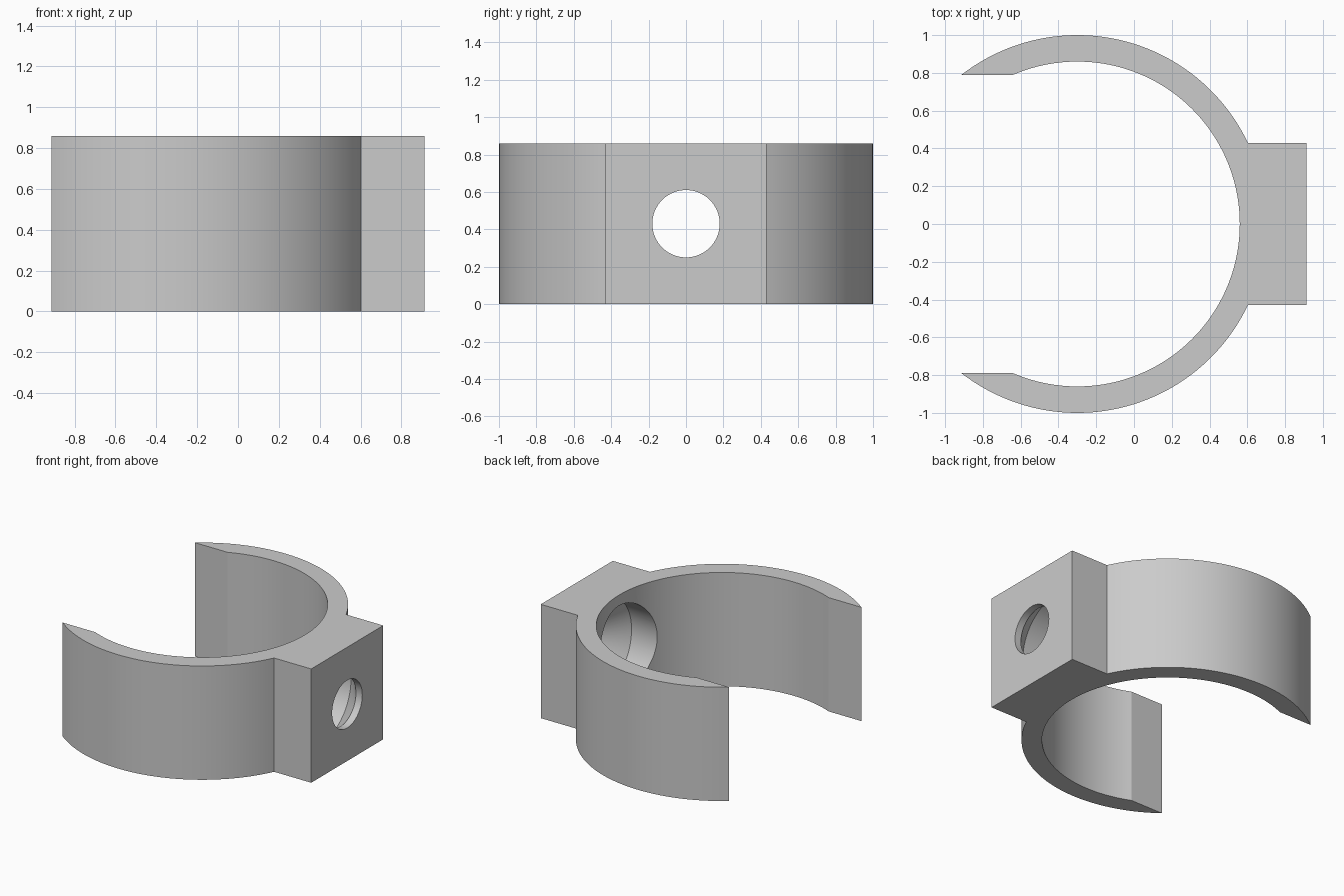
import bpy, bmesh, math
from math import sin, cos, asin, pi

cube = bpy.data.objects.get("Cube")
if cube:
    bpy.data.objects.remove(cube, do_unlink=True)

HEIGHT = 0.86
CENTRE_X = -0.30
OUTER, INNER = 1.0, 0.86
TIP_Y = 0.79          # flat cut at the open ends
BLOCK_Y, BLOCK_X = 0.43, 0.913

grey = bpy.data.materials.new("plain grey")
grey.use_nodes = True
colour = (0.6, 0.6, 0.6, 1)
grey.diffuse_color = colour
grey.node_tree.nodes["Principled BSDF"].inputs["Base Color"].default_value = colour


def add_object(name, bm):
    bmesh.ops.recalc_face_normals(bm, faces=bm.faces)
    mesh = bpy.data.meshes.new(name)
    bm.to_mesh(mesh)
    bm.free()
    mesh.materials.append(grey)
    obj = bpy.data.objects.new(name, mesh)
    bpy.context.collection.objects.link(obj)
    return obj


def arc(radius, start, end, steps):
    angles = [start + (end - start) * i / steps for i in range(steps + 1)]
    return [(CENTRE_X + radius * cos(a), radius * sin(a)) for a in angles]


# Open ring and mounting block: one outline, extruded upwards
block_angle = asin(BLOCK_Y / OUTER)
outer_tip = pi - asin(TIP_Y / OUTER)
inner_tip = pi - asin(TIP_Y / INNER)
outline = arc(OUTER, block_angle, outer_tip, 48)
outline += arc(INNER, inner_tip, -inner_tip, 100)
outline += arc(OUTER, -outer_tip, -block_angle, 48)
outline += [(BLOCK_X, -BLOCK_Y), (BLOCK_X, BLOCK_Y)]

bm = bmesh.new()
base = bm.faces.new([bm.verts.new((x, y, 0)) for x, y in outline])
extruded = bmesh.ops.extrude_face_region(bm, geom=[base])
top = [v for v in extruded["geom"] if isinstance(v, bmesh.types.BMVert)]
bmesh.ops.translate(bm, verts=top, vec=(0, 0, HEIGHT))
clip = add_object("clip_ring_with_block", bm)

# Screw hole cutter: wide bore, tapered seat, narrow outlet, along x
bm = bmesh.new()
SIDES = 64
rings = []
for x, r in [(0.3, 0.35), (0.70, 0.35), (0.86, 0.18), (1.1, 0.18)]:
    rings.append([bm.verts.new((x, r * cos(2 * pi * i / SIDES),
                                HEIGHT / 2 + r * sin(2 * pi * i / SIDES)))
                  for i in range(SIDES)])
for a, b in zip(rings, rings[1:]):
    for i in range(SIDES):
        j = (i + 1) % SIDES
        bm.faces.new((a[i], a[j], b[j], b[i]))
bm.faces.new(rings[0])
bm.faces.new(rings[-1])
cutter = add_object("screw_hole_cutter", bm)
cutter.hide_render = True

# Cut the hole, then smooth the curved walls
bpy.context.view_layer.objects.active = clip
clip.select_set(True)
cut = clip.modifiers.new("screw_hole", 'BOOLEAN')
cut.operation = 'DIFFERENCE'
cut.solver = 'EXACT'
cut.object = cutter
bpy.ops.object.modifier_apply(modifier=cut.name)
bpy.data.objects.remove(cutter, do_unlink=True)
bpy.ops.object.shade_smooth_by_angle(angle=math.radians(20))
